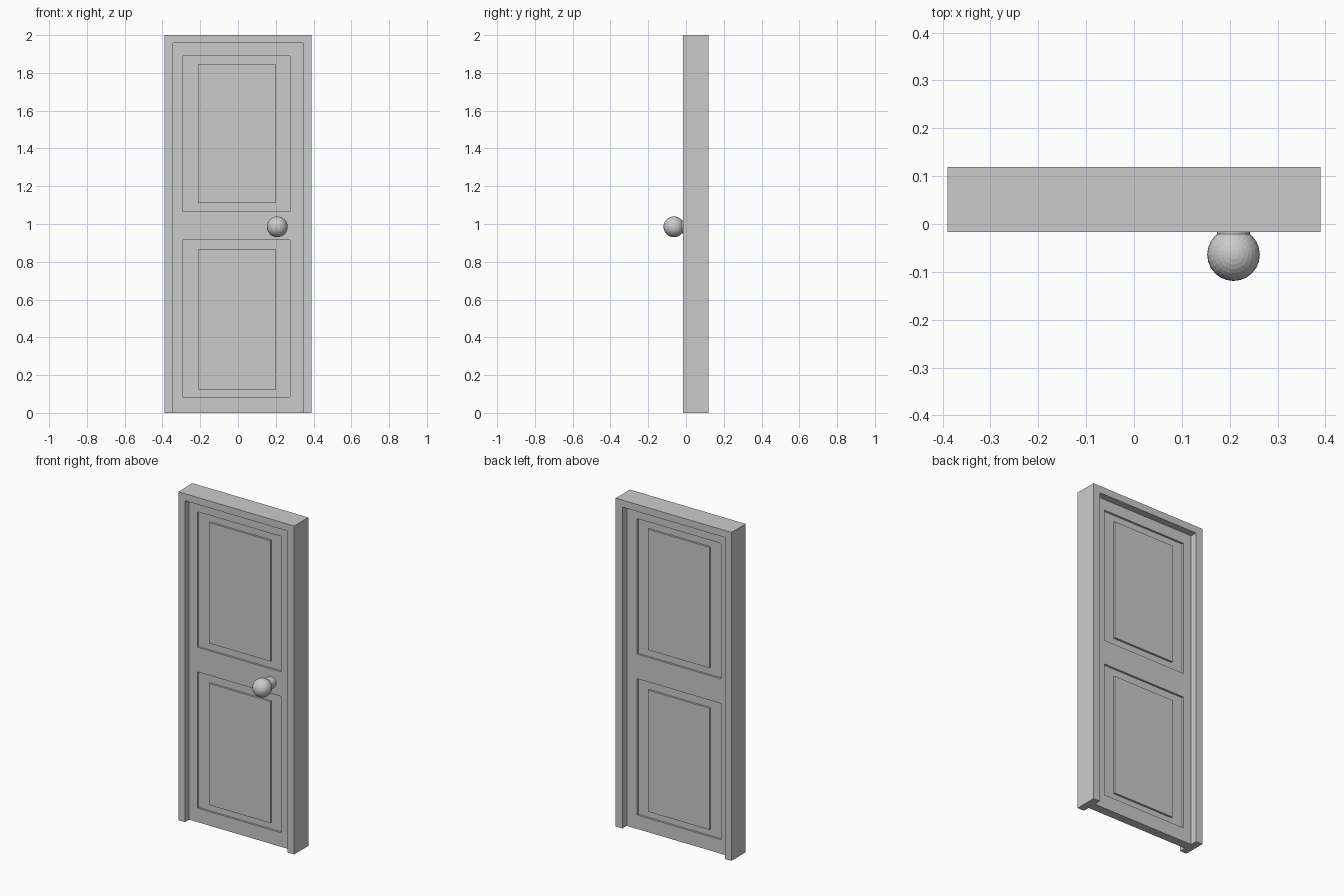
import bpy, bmesh
from math import radians

if "Cube" in bpy.data.objects:
    bpy.data.objects.remove(bpy.data.objects["Cube"])

# Main depths: frame front/back and door leaf front/back
FRAME_Y = (-0.017, 0.119)
LEAF_Y = (0.023, 0.077)
RECESS = 0.012


def box(name, x, y, z):
    bpy.ops.mesh.primitive_cube_add(size=1, location=[(a + b) / 2 for a, b in (x, y, z)])
    ob = bpy.context.object
    ob.name = name
    ob.scale = [b - a for a, b in (x, y, z)]
    bpy.ops.object.transform_apply(location=False, rotation=False, scale=True)
    return ob


# Frame: U-shaped profile extruded through the wall depth
profile = [(-0.39, 0), (-0.39, 2), (0.39, 2), (0.39, 0),
           (0.345, 0), (0.345, 1.957), (-0.345, 1.957), (-0.345, 0)]
bm = bmesh.new()
face = bm.faces.new([bm.verts.new((x, FRAME_Y[0], z)) for x, z in profile])
ext = bmesh.ops.extrude_face_region(bm, geom=[face])
new_verts = [g for g in ext["geom"] if isinstance(g, bmesh.types.BMVert)]
bmesh.ops.translate(bm, verts=new_verts, vec=(0, FRAME_Y[1] - FRAME_Y[0], 0))
bmesh.ops.recalc_face_normals(bm, faces=bm.faces)
mesh = bpy.data.meshes.new("door_frame")
bm.to_mesh(mesh)
bm.free()
bpy.context.collection.objects.link(bpy.data.objects.new("door_frame", mesh))

# Door leaf
leaf = box("door_leaf", (-0.345, 0.345), LEAF_Y, (0, 1.957))

# Recessed pockets with raised panels, on both sides
rows = {"upper": ((1.065, 1.89), (1.11, 1.845)),
        "lower": ((0.085, 0.915), (0.125, 0.865))}
faces = {"front": (LEAF_Y[0], 1), "back": (LEAF_Y[1], -1)}
for row, (outer_z, inner_z) in rows.items():
    for side, (y, inward) in faces.items():
        pocket_y = sorted((y - inward * 0.02, y + inward * RECESS))
        cutter = box("pocket_cutter", (-0.29, 0.275), pocket_y, outer_z)
        mod = leaf.modifiers.new("pocket", 'BOOLEAN')
        mod.operation = 'DIFFERENCE'
        mod.solver = 'EXACT'
        mod.object = cutter
        bpy.context.view_layer.objects.active = leaf
        bpy.ops.object.modifier_apply(modifier=mod.name)
        bpy.data.objects.remove(cutter)
        panel_y = sorted((y, y + inward * (RECESS + 0.001)))
        box(f"{row}_{side}_panel", (-0.212, 0.202), panel_y, inner_z)

# Knob and its neck
bpy.ops.mesh.primitive_uv_sphere_add(segments=24, ring_count=16, radius=0.055,
                                     location=(0.208, -0.064, 0.985))
bpy.context.object.name = "knob"
bpy.ops.mesh.primitive_cylinder_add(vertices=24, radius=0.034, depth=0.06,
                                    location=(0.208, -0.006, 0.985),
                                    rotation=(radians(90), 0, 0))
bpy.context.object.name = "knob_neck"
